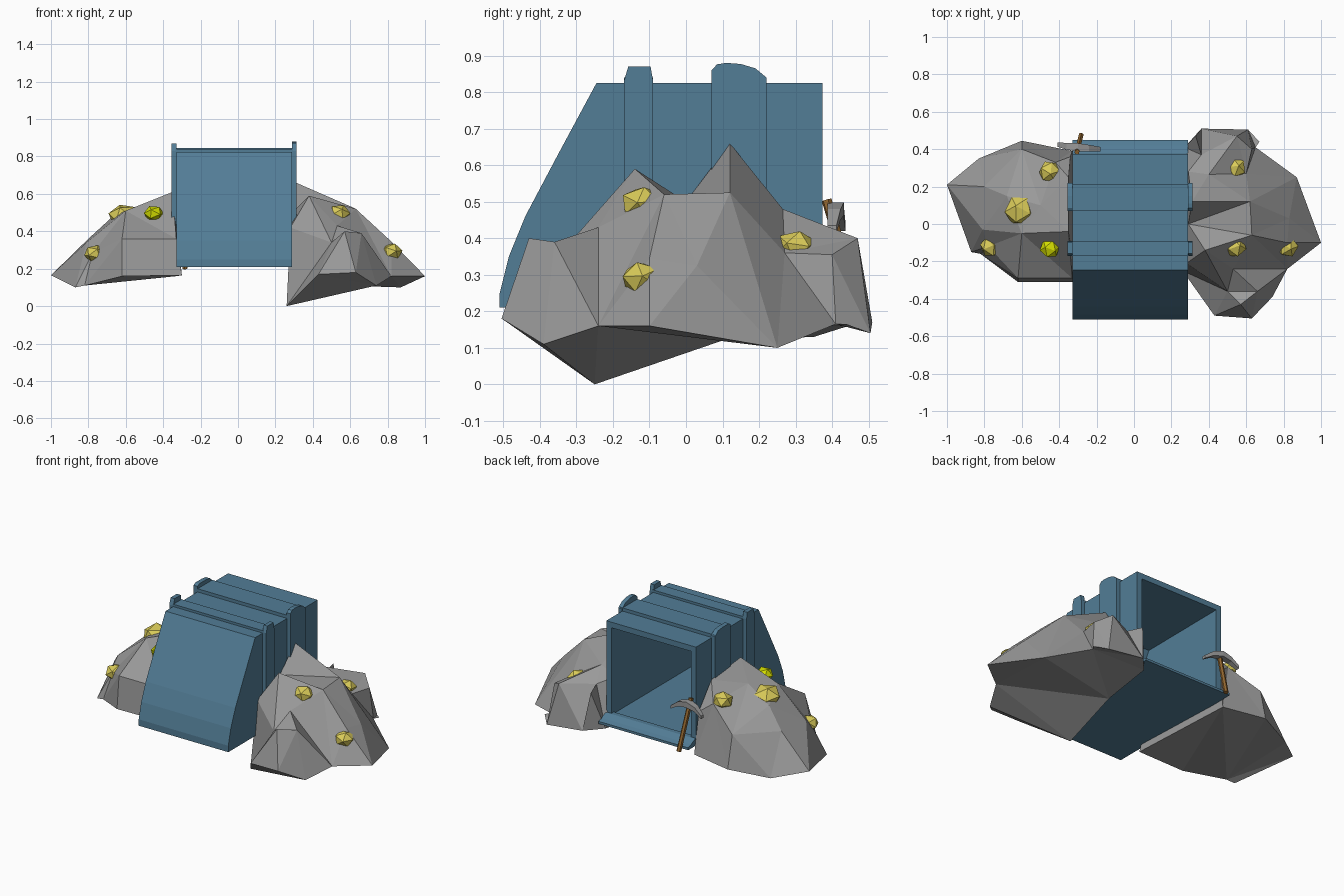
import bpy, bmesh, random
from mathutils import Vector, Matrix, Euler
from mathutils.geometry import delaunay_2d_cdt

if "Cube" in bpy.data.objects:
    bpy.data.objects.remove(bpy.data.objects["Cube"])

random.seed(4)


def material(name, rgb):
    m = bpy.data.materials.new(name)
    m.diffuse_color = (*rgb, 1)
    m.use_nodes = True
    m.node_tree.nodes["Principled BSDF"].inputs["Base Color"].default_value = m.diffuse_color
    return m


BLUE = material("blue_paint", (0.085, 0.205, 0.305))
GOLD = material("gold", (0.70, 0.60, 0.10))
LIME = material("bright_gold", (0.65, 0.72, 0.0))
WOOD = material("wood", (0.30, 0.14, 0.03))
STONE = material("stone_grey", (0.32, 0.32, 0.32))


def add(name, bm, mat=None):
    bmesh.ops.recalc_face_normals(bm, faces=bm.faces)
    me = bpy.data.meshes.new(name)
    bm.to_mesh(me)
    bm.free()
    ob = bpy.data.objects.new(name, me)
    bpy.context.collection.objects.link(ob)
    if mat:
        me.materials.append(mat)
    return ob


def prism(name, yz, x0, x1, mat, open_edge=None):
    """Extrude a side profile across x; one edge can be left open."""
    bm = bmesh.new()
    a = [bm.verts.new((x0, y, z)) for y, z in yz]
    b = [bm.verts.new((x1, y, z)) for y, z in yz]
    bm.faces.new(a)
    bm.faces.new(b[::-1])
    n = len(yz)
    for i in range(n):
        if i != open_edge:
            j = (i + 1) % n
            bm.faces.new((a[i], b[i], b[j], a[j]))
    return add(name, bm, mat)


def rock(name, outline, tops):
    """Low-poly boulder: triangulated top over an outline, closed below."""
    bm = bmesh.new()
    loop = list(range(len(outline)))
    rim = [bm.verts.new(p) for p in outline]
    for extra in (tops, []):
        vs = rim + [bm.verts.new(p) for p in extra]
        res = delaunay_2d_cdt([v.co.xy for v in vs], [], [loop], 1, 1e-5)
        for f in res[2]:
            tri = [vs[res[3][i][0]] for i in f]
            if not bm.faces.get(tri):
                bm.faces.new(tri)
    return add(name, bm, STONE)


# Rocks on both sides
rock("right_rock",
     [(.26, -.25, 0), (.43, -.49, .17), (.63, -.505, .18), (.74, -.39, .11),
      (.82, -.24, .16), (1, -.10, .16), (.87, .25, .10), (.65, .41, .165),
      (.67, .44, .165), (.61, .505, .14), (.36, .51, .17), (.27, .41, .17),
      (.27, .10, .12)],
     [(.28, -.21, .42), (.57, -.43, .40), (.66, -.36, .39), (.50, -.36, .34),
      (.53, -.24, .43), (.38, -.14, .59), (.31, .12, .66), (.29, .0, .50),
      (.63, -.06, .52), (.62, .12, .525), (.82, -.10, .345), (.83, .03, .325),
      (.40, .265, .48), (.60, .27, .36), (.63, .40, .355), (.55, .47, .40),
      (.33, .47, .40), (.36, .37, .41), (.29, .28, .44)])
rock("left_rock",
     [(-.30, -.31, .165), (-.62, -.31, .16), (-.82, -.16, .11), (-.87, -.15, .10),
      (-1, .21, .165), (-.83, .35, .13), (-.60, .445, .16), (-.33, .39, .16)],
     [(-.33, -.29, .36), (-.62, -.29, .36), (-.35, -.04, .61), (-.60, -.05, .51),
      (-.81, -.03, .34), (-.78, -.12, .28), (-.35, .25, .58), (-.42, .33, .48),
      (-.68, .15, .47), (-.80, .20, .36), (-.60, .40, .36), (-.34, .36, .42),
      (-.50, .10, .54)])

# Gold nuggets
nuggets = [(.54, -.12, .495, .062), (.82, -.12, .29, .06), (.54, .30, .375, .06),
           (-.61, .07, .48, .085), (-.45, .28, .49, .062), (-.765, -.12, .28, .06),
           (-.45, -.13, .495, .055)]
for i, (x, y, z, r) in enumerate(nuggets):
    bm = bmesh.new()
    rot = Euler([random.uniform(0, 6) for _ in range(3)]).to_matrix().to_4x4()
    bmesh.ops.create_icosphere(
        bm, subdivisions=1, radius=r,
        matrix=Matrix.Translation((x, y, z)) @ Matrix.Diagonal((1, 1, .8, 1)) @ rot)
    add(f"gold_nugget_{i + 1}", bm, LIME if i == 6 else GOLD)

# Hollow shelter, open at the back, with sloping curved front
shell = prism("shelter_shell",
              [(.373, .21), (.373, .825), (-.245, .825), (-.35, .63),
               (-.44, .46), (-.485, .35), (-.51, .25), (-.51, .21)],
              -.33, .29, BLUE, open_edge=0)
sol = shell.modifiers.new("walls", 'SOLIDIFY')
sol.thickness = .035
sol.offset = -1
sol.use_even_offset = True

# Stepped sill below the opening
prism("back_sill", [(.35, .21), (.45, .21), (.45, .225), (.42, .235), (.38, .255),
                    (.35, .255)], -.33, .29, BLUE)

# Roof bands and side posts
prism("rear_roof_band", [(.07, .81), (.215, .81), (.215, .845), (.07, .845)],
      -.35, .31, BLUE)
prism("front_roof_band", [(-.17, .81), (-.09, .81), (-.09, .84), (-.17, .84)],
      -.335, .295, BLUE)
front = [(-.17, .21), (-.09, .21), (-.09, .83), (-.097, .87), (-.158, .87), (-.17, .83)]
rear = [(.07, .21), (.22, .21), (.22, .84), (.19, .865), (.15, .877), (.11, .88),
        (.085, .876), (.07, .86)]
for label, prof in (("front", front), ("rear", rear)):
    prism(f"{label}_left_post", [(y, min(z, .87)) for y, z in prof], -.356, -.328, BLUE)
    prism(f"{label}_right_post", prof, .288, .314, BLUE)

# Pickaxe leaning on the opening
lo, hi = Vector((-.283, .475, .20)), Vector((-.305, .385, .505))
d = hi - lo
bm = bmesh.new()
bmesh.ops.create_cone(bm, cap_ends=True, segments=6, radius1=.014, radius2=.014,
                      depth=d.length,
                      matrix=Matrix.Translation((lo + hi) / 2)
                      @ d.to_track_quat('Z', 'Y').to_matrix().to_4x4())
add("pickaxe_handle", bm, WOOD)

bm = bmesh.new()
prev = None
for x, y, z, w in [(-.41, .425, .43, .012), (-.36, .415, .465, .018), (-.30, .41, .48, .022),
                   (-.24, .405, .465, .018), (-.18, .40, .425, .012)]:
    ring = [bm.verts.new((x, y + a * w, z + b * w))
            for a, b in ((-1, -.8), (1, -.8), (1, .8), (-1, .8))]
    if prev:
        for k in range(4):
            bm.faces.new((prev[k], prev[k - 1], ring[k - 1], ring[k]))
    else:
        bm.faces.new(ring)
    prev = ring
bm.faces.new(prev)
add("pickaxe_head", bm, STONE)
